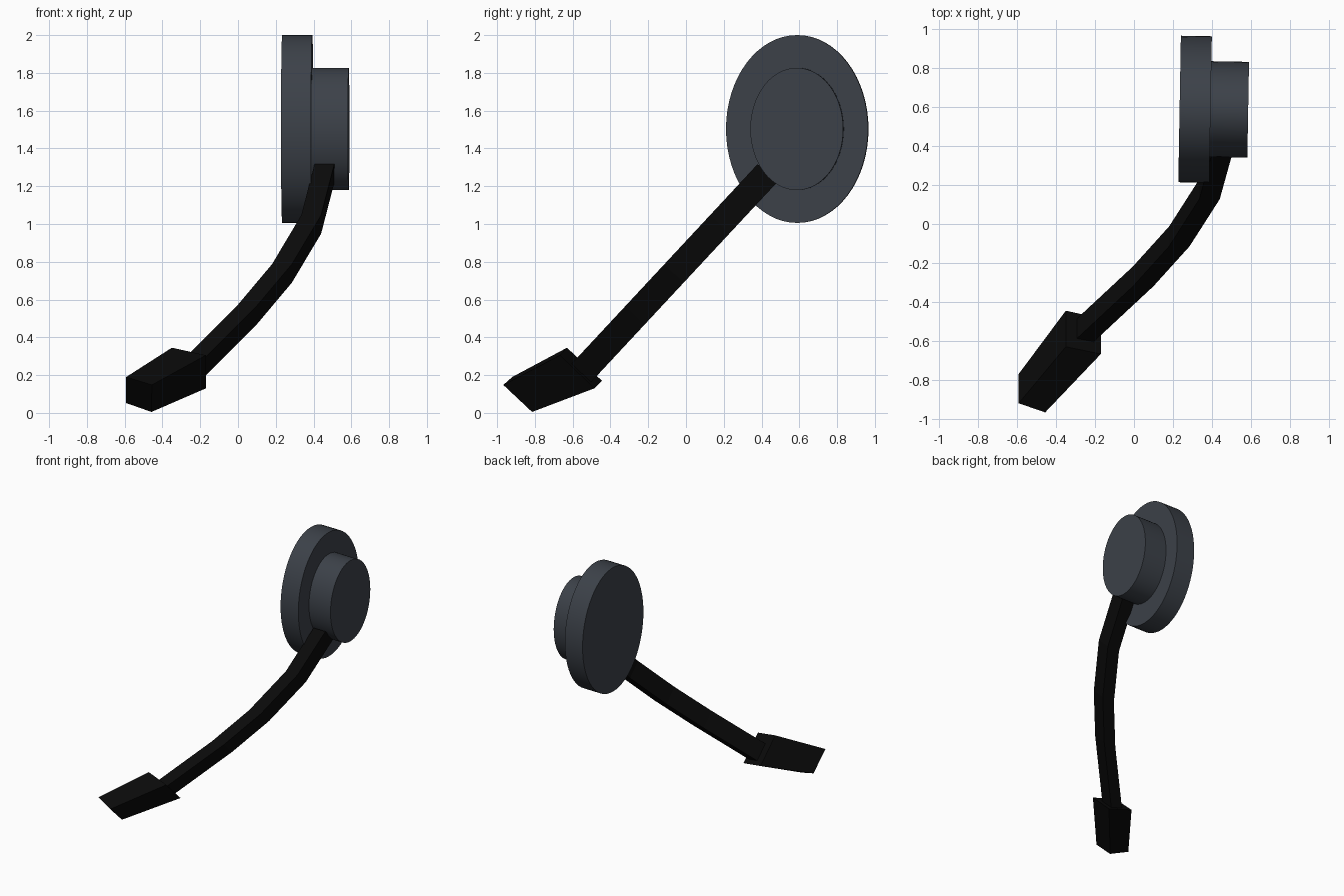
import bpy, bmesh
from math import radians
from mathutils import Vector

if "Cube" in bpy.data.objects:
    bpy.data.objects.remove(bpy.data.objects["Cube"])


def material(name, rgb):
    m = bpy.data.materials.new(name)
    m.diffuse_color = (*rgb, 1)
    m.use_nodes = True
    m.node_tree.nodes["Principled BSDF"].inputs["Base Color"].default_value = m.diffuse_color
    return m


SLATE = material("slate", (0.045, 0.053, 0.066))
BLACK = material("black", (0.003, 0.003, 0.003))


def oval_disc(name, x0, x1, y, z, ry, rz):
    """Elliptical disc with its axis along x, turned one degree about z."""
    bpy.ops.mesh.primitive_cylinder_add(
        vertices=64, radius=1, depth=1, location=((x0 + x1) / 2, y, z),
        rotation=(0, radians(90), radians(-1)))
    ob = bpy.context.object
    ob.name = name
    ob.scale = (rz, ry, x1 - x0)
    bpy.ops.object.transform_apply(location=False, rotation=False, scale=True)
    bpy.ops.object.shade_smooth_by_angle(angle=radians(30))
    ob.data.materials.append(SLATE)


def loft(name, rings):
    """Closed flat-faced solid through a series of four-cornered rings."""
    bm = bmesh.new()
    vs = [[bm.verts.new(p) for p in ring] for ring in rings]
    for a, b in zip(vs, vs[1:]):
        for i in range(4):
            j = (i + 1) % 4
            bm.faces.new((a[i], a[j], b[j], b[i]))
    bm.faces.new(vs[0])
    bm.faces.new(vs[-1])
    bmesh.ops.recalc_face_normals(bm, faces=bm.faces[:])
    me = bpy.data.meshes.new(name)
    bm.to_mesh(me)
    bm.free()
    me.materials.append(BLACK)
    ob = bpy.data.objects.new(name, me)
    bpy.context.collection.objects.link(ob)


# Ear cushion and outer housing
oval_disc("ear_cushion", 0.234, 0.393, 0.589, 1.503, 0.376, 0.497)
oval_disc("ear_housing", 0.38, 0.586, 0.588, 1.503, 0.246, 0.324)

# Curved boom arm: stations are (outer x, distance along the sloping plane)
start = Vector((0, 0.43, 1.268))
along = Vector((0, -0.68, -0.73))
half = Vector((0, 0.051, -0.049))
rings = []
for x, s in [(0.51, 0), (0.44, 0.37), (0.285, 0.726), (0.10, 1.027), (-0.209, 1.45)]:
    c = start + along * s
    outer, inner = Vector((x, 0, 0)), Vector((x - 0.105, 0, 0))
    rings.append([c + outer - half, c + outer + half, c + inner + half, c + inner - half])
loft("boom_arm", rings)

# Microphone tip: tapered block
loft("microphone_tip", [
    [(-0.35, -0.63, 0.345), (-0.35, -0.445, 0.17), (-0.17, -0.485, 0.13), (-0.17, -0.667, 0.305)],
    [(-0.592, -0.92, 0.19), (-0.592, -0.77, 0.052), (-0.458, -0.815, 0.005), (-0.456, -0.967, 0.148)]])
